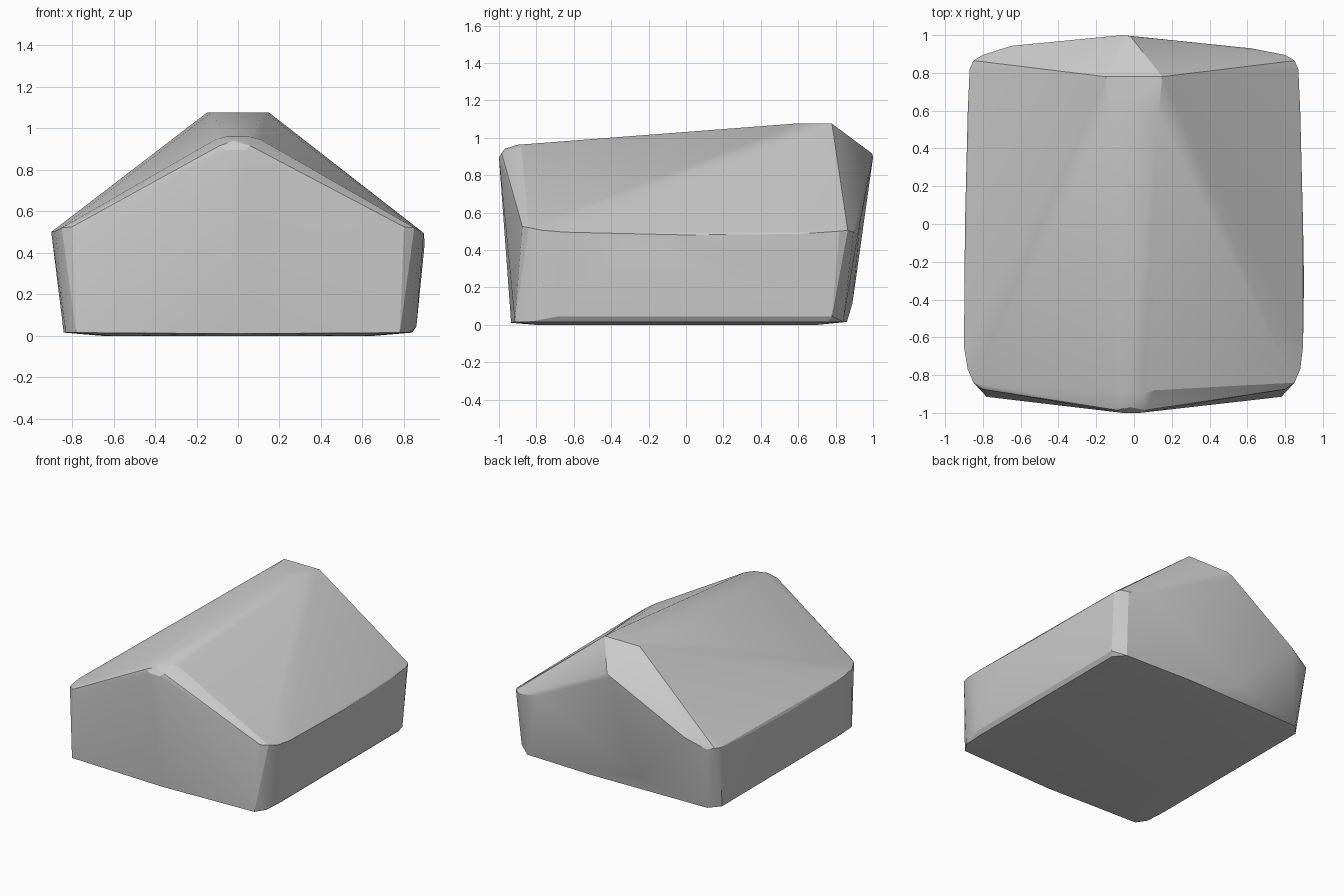
import bpy, bmesh

bm = bmesh.new()

def both(*pts):
    # add each point on the left and right side
    for x, y, z in pts:
        for s in (-1, 1):
            bm.verts.new((s * x, y, z))

def single(*pts):
    for p in pts:
        bm.verts.new(p)

# base outline, slightly rounded at the lower edge
both((0.78, -0.915, 0.02), (0.83, -0.84, 0.02), (0.84, -0.68, 0.02),
     (0.84, 0.76, 0.02), (0.77, 0.84, 0.02), (0.6, -0.8, 0.004), (0.65, 0.7, 0.004))
single((0.0, -0.935, 0.015), (0.86, -0.68, 0.05), (0.86, 0.78, 0.05),
       (0.2, 0.86, 0.02), (-0.2, 0.89, 0.12))

# wall tops with rounded corners
both((0.80, -0.875, 0.53), (0.85, -0.84, 0.525), (0.88, -0.77, 0.51),
     (0.895, -0.65, 0.50), (0.895, 0.0, 0.485), (0.88, 0.6, 0.49),
     (0.87, 0.82, 0.505), (0.85, 0.865, 0.51), (0.80, 0.895, 0.50))
single((0.9, -0.3, 0.45), (-0.9, -0.65, 0.505), (-0.65, 0.943, 0.57),
       (0.62, 0.93, 0.55))

# front gable peak, rounded over
single((-0.06, -1.0, 0.90), (0.03, -1.0, 0.90), (-0.09, -0.985, 0.92),
       (0.06, -0.985, 0.92), (-0.02, -0.97, 0.945))
both((0.05, -0.90, 0.967), (0.11, -0.88, 0.95))

# ridge strip and back gable peak
both((0.15, 0.78, 1.08), (0.13, 0.58, 1.08))
single((-0.06, 1.0, 0.90), (-0.02, 0.995, 0.92))

# wrap the outline points in one convex shell
res = bmesh.ops.convex_hull(bm, input=bm.verts)
loose = [v for v in bm.verts if not v.link_faces]
bmesh.ops.delete(bm, geom=loose, context='VERTS')
bmesh.ops.recalc_face_normals(bm, faces=bm.faces)

mesh = bpy.data.meshes.new("house_block")
bm.to_mesh(mesh)
bm.free()
house = bpy.data.objects.new("house_block", mesh)
bpy.context.collection.objects.link(house)

# soften the small corner facets, keep the roof and wall edges sharp
bpy.context.view_layer.objects.active = house
house.select_set(True)
bpy.ops.object.shade_smooth_by_angle(angle=0.35)
low = min(v.co.z for v in mesh.vertices)
for v in mesh.vertices:
    v.co.z -= low
